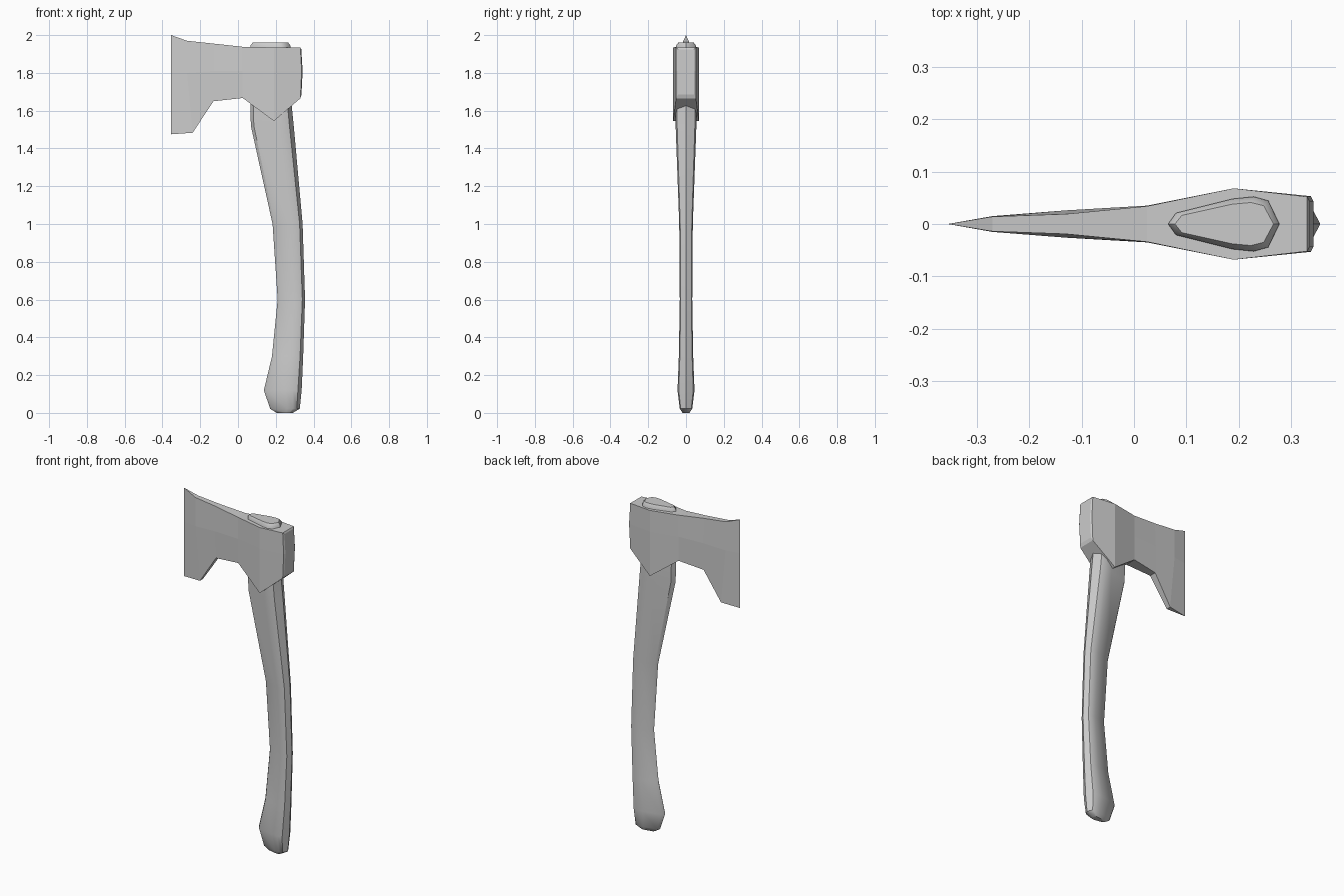
import bpy
import bmesh
import math

cube = bpy.data.objects.get("Cube")
if cube:
    bpy.data.objects.remove(cube, do_unlink=True)

grey = bpy.data.materials.new("plain grey")
grey.use_nodes = True
grey.diffuse_color = (0.6, 0.6, 0.6, 1)
grey.node_tree.nodes["Principled BSDF"].inputs["Base Color"].default_value = (0.6, 0.6, 0.6, 1)


def loft(name, rings, smooth_angle=None):
    """Skin a list of equal-length closed rings and cap both ends."""
    bm = bmesh.new()
    rows = [[bm.verts.new(p) for p in ring] for ring in rings]
    n = len(rows[0])
    for a, b in zip(rows, rows[1:]):
        for i in range(n):
            j = (i + 1) % n
            bm.faces.new((a[i], a[j], b[j], b[i]))
    bm.faces.new(rows[0])
    bm.faces.new(rows[-1])
    bmesh.ops.remove_doubles(bm, verts=bm.verts, dist=0.0005)
    bmesh.ops.recalc_face_normals(bm, faces=bm.faces)
    mesh = bpy.data.meshes.new(name)
    bm.to_mesh(mesh)
    bm.free()
    mesh.materials.append(grey)
    obj = bpy.data.objects.new(name, mesh)
    bpy.context.collection.objects.link(obj)
    if smooth_angle:
        bpy.ops.object.select_all(action="DESELECT")
        obj.select_set(True)
        bpy.context.view_layer.objects.active = obj
        bpy.ops.object.shade_smooth_by_angle(angle=math.radians(smooth_angle))
    return obj


# Axe head: each station holds (x, half thickness, z) for its top, middle and bottom
stations = [
    ((-0.355, 0, 2.0), (-0.355, 0, 1.8), (-0.355, 0, 1.475)),
    ((-0.27, 0.014, 1.97), (-0.27, 0.015, 1.8), (-0.24, 0.014, 1.483)),
    ((-0.13, 0.019, 1.955), (-0.13, 0.026, 1.81), (-0.13, 0.021, 1.65)),
    ((0.025, 0.034, 1.938), (0.025, 0.035, 1.81), (0.025, 0.034, 1.667)),
    ((0.19, 0.068, 1.935), (0.19, 0.068, 1.81), (0.19, 0.068, 1.545)),
    ((0.33, 0.052, 1.934), (0.337, 0.053, 1.81), (0.33, 0.052, 1.665)),
    ((0.335, 0.043, 1.925), (0.342, 0.043, 1.81), (0.336, 0.043, 1.685)),
]
loft("axe_head", [
    list(s) + [(x, -y, z) for x, y, z in reversed(s)] for s in stations])

# Handle: teardrop section, pointed toward the blade and along the back
half = [(0, 0), (0.07, 0.4), (0.58, 0.92), (0.77, 1), (0.9, 0.85), (1, 0)]
section = half + [(u, -v) for u, v in reversed(half[1:-1])]

# Levels: z, front x, back x, half thickness
levels = [
    (0.0, 0.205, 0.29, 0.018),
    (0.022, 0.17, 0.327, 0.033),
    (0.12, 0.137, 0.337, 0.045),
    (0.3, 0.18, 0.345, 0.038),
    (0.6, 0.21, 0.355, 0.033),
    (1.0, 0.183, 0.342, 0.036),
    (1.52, 0.068, 0.295, 0.055),
    (1.65, 0.065, 0.282, 0.056),
    (1.945, 0.065, 0.277, 0.052),
    (1.96, 0.078, 0.266, 0.041),
]
loft("handle", [
    [(x0 + u * (x1 - x0), v * y, z) for u, v in section]
    for z, x0, x1, y in levels], 40)
